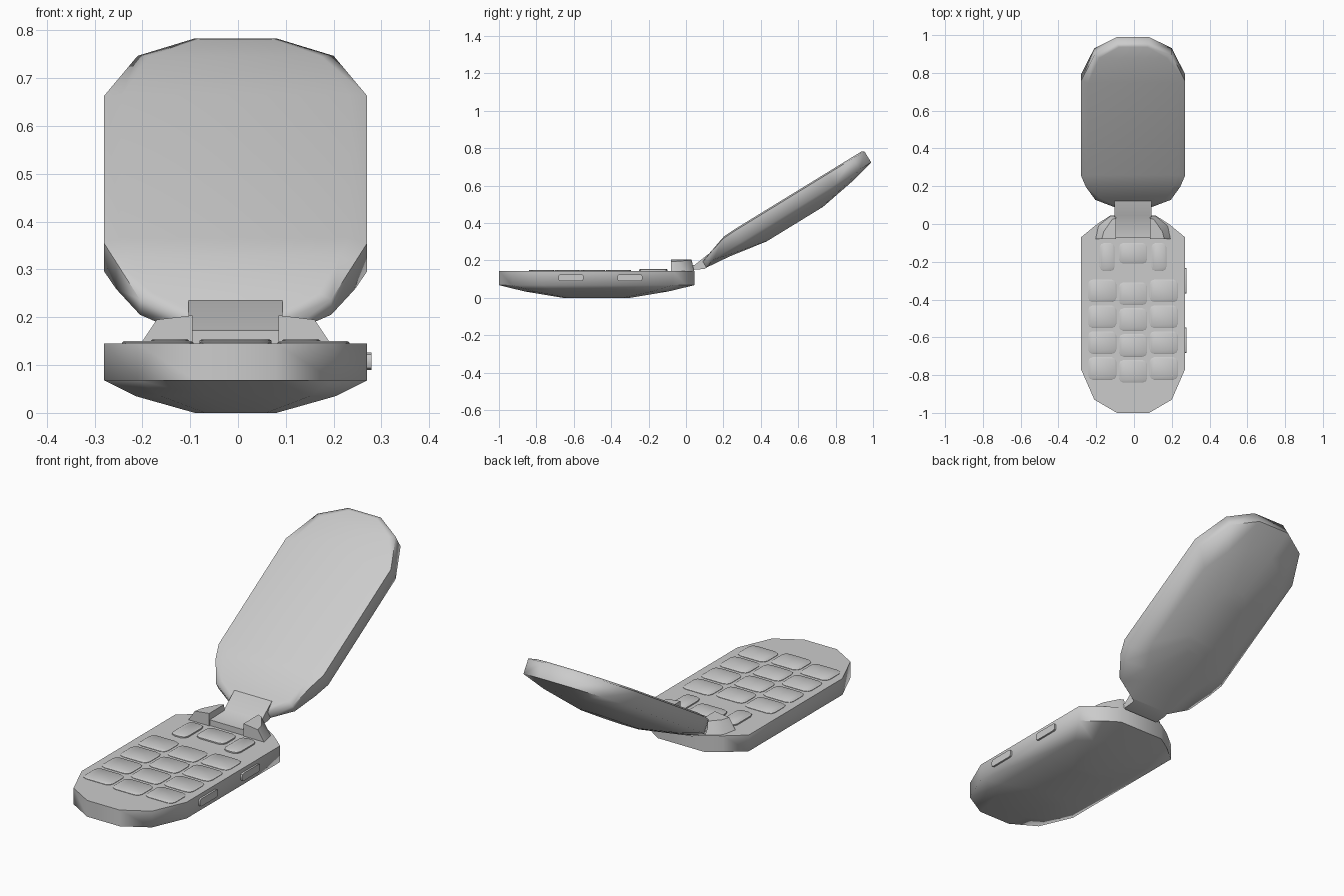
import bpy
import bmesh
import math
from mathutils import Vector

cube = bpy.data.objects.get("Cube")
if cube:
    bpy.data.objects.remove(cube, do_unlink=True)

CX = -0.005      # the side buttons shift the body slightly off centre
TOP = 0.145      # height of the keypad deck

grey = bpy.data.materials.new("grey_plastic")
grey.use_nodes = True
grey.diffuse_color = (0.6, 0.6, 0.6, 1)
grey.node_tree.nodes["Principled BSDF"].inputs["Base Color"].default_value = (0.6, 0.6, 0.6, 1)


def finish(name, bm, angle=35):
    bmesh.ops.recalc_face_normals(bm, faces=bm.faces)
    mesh = bpy.data.meshes.new(name)
    bm.to_mesh(mesh)
    bm.free()
    mesh.materials.append(grey)
    obj = bpy.data.objects.new(name, mesh)
    bpy.context.collection.objects.link(obj)
    bpy.ops.object.select_all(action="DESELECT")
    obj.select_set(True)
    bpy.context.view_layer.objects.active = obj
    bpy.ops.object.shade_smooth_by_angle(angle=math.radians(angle))
    return obj


def loft(bm, loops, cap=True):
    """Bridge closed loops of points, each with the same count."""
    rings = [[bm.verts.new(p) for p in loop] for loop in loops]
    for a, b in zip(rings, rings[1:]):
        for i in range(len(a)):
            j = (i + 1) % len(a)
            bm.faces.new((a[i], a[j], b[j], b[i]))
    if cap:
        bm.faces.new(rings[0])
        bm.faces.new(rings[-1])
    return rings


def strip_cap(bm, ring):
    """Close a mirrored ring with quads running from side to side."""
    n = len(ring)
    for i in range(n // 2 - 1):
        bm.faces.new((ring[i], ring[i + 1], ring[n - 2 - i], ring[n - 1 - i]))


def shell(name, outline, place, drop, inset):
    """Domed half of the case; outline holds (distance from tip, half width)."""
    mid = 0.52

    def ring(scale_x, scale_d, depth):
        side = [(w * scale_x, mid + (d - mid) * scale_d, depth(d)) for d, w in outline]
        mirrored = [(-x, d, z) for x, d, z in reversed(side)]
        return [place(*p) for p in side + mirrored]

    loops = [
        ring(1, 1, lambda d: drop(d) + (0.008 if inset else 0)),
        ring(1, 1, lambda d: max(0.077, drop(d) + 0.045)),
        ring(0.76, 0.74, lambda d: 0.11),
        ring(0.31, 0.34, lambda d: TOP),
    ]
    if inset:
        loops.insert(0, ring(0.87, 0.97, drop))
    bm = bmesh.new()
    rings = loft(bm, loops, cap=False)
    strip_cap(bm, rings[0])
    strip_cap(bm, rings[-1])
    return finish(name, bm, 75)


def rounded_rect(cx, cy, w, h, r):
    points = []
    for k, (sx, sy) in enumerate(((1, 1), (-1, 1), (-1, -1), (1, -1))):
        for step in range(3):
            a = math.radians(90 * k + 45 * step)
            points.append((cx + sx * (w / 2 - r) + r * math.cos(a),
                           cy + sy * (h / 2 - r) + r * math.sin(a)))
    return points


def key(name, cx, cy, w, h, low, high):
    bm = bmesh.new()
    outer = rounded_rect(cx, cy, w, h, 0.025)
    inner = rounded_rect(cx, cy, w - 0.008, h - 0.008, 0.023)
    loft(bm, [[(x, y, low) for x, y in outer],
              [(x, y, high - 0.003) for x, y in outer],
              [(x, y, high) for x, y in inner]])
    finish(name, bm)


# Base of the case
tip = [(0, 0.085), (0.07, 0.205), (0.23, 0.275)]
shell("base_shell", tip + [(0.93, 0.275), (1.0, 0.19), (1.045, 0.12)],
      lambda x, d, z: Vector((CX + x, d - 1, TOP - z)), lambda d: 0, False)

# Lid, opened up and leaning back
tilt = math.radians(31.5)
c, s = math.cos(tilt), math.sin(tilt)
shell("lid_shell", tip + [(0.82, 0.275), (0.89, 0.25), (0.99, 0.2), (1.045, 0.1)],
      lambda x, d, z: Vector((CX + x, 0.95 - c * d + s * z, 0.79 - s * d - c * z)),
      lambda d: max(0, d - 0.88) * 0.31, True)

# Neck joining the lid to the hinge
neck = [(-0.075, 0.14), (-0.075, 0.172), (0.045, 0.175), (0.12, 0.235),
        (0.2, 0.22), (0.1, 0.155), (0.04, 0.15)]
bm = bmesh.new()
loft(bm, [[(CX + x, y, z) for y, z in neck] for x in (-0.098, 0.098)])
finish("lid_neck", bm, 50)

# Hinge knuckles on both sides of the neck
foot = [(0.09, -0.08), (0.205, -0.08), (0.19, -0.01), (0.12, 0.045), (0.09, 0.045)]
crown = [(0.09, -0.08), (0.165, -0.08), (0.155, -0.04), (0.11, 0.025), (0.09, 0.03)]
for label, side in (("left", 1), ("right", -1)):
    bm = bmesh.new()
    loft(bm, [[(CX + side * x, y, TOP - 0.01) for x, y in foot],
              [(CX + side * x, y, 0.204 - 0.12 * (x - 0.09)) for x, y in crown]])
    finish(label + "_hinge_knuckle", bm, 50)

# Number keys
for row in range(4):
    for col in (-1, 0, 1):
        y = -0.765 + 0.137 * row - (0.015 if col == 0 else 0)
        key(f"number_key_{row}_{col + 1}", CX + 0.163 * col, y, 0.15, 0.12,
            TOP - 0.005, TOP + 0.005)

# Navigation keys
key("menu_key", CX, -0.155, 0.15, 0.11, TOP - 0.005, TOP + 0.009)
for label, side in (("left", 1), ("right", -1)):
    key(label + "_call_key", CX + side * 0.137, -0.175, 0.08, 0.15,
        TOP - 0.005, TOP + 0.009)

# Side buttons
for label, y in (("upper", -0.3), ("lower", -0.615)):
    bm = bmesh.new()
    outline = rounded_rect(y, 0.108, 0.135, 0.036, 0.012)
    loft(bm, [[(x, a, b) for a, b in outline] for x in (0.255, 0.279)])
    finish(label + "_side_button", bm)
